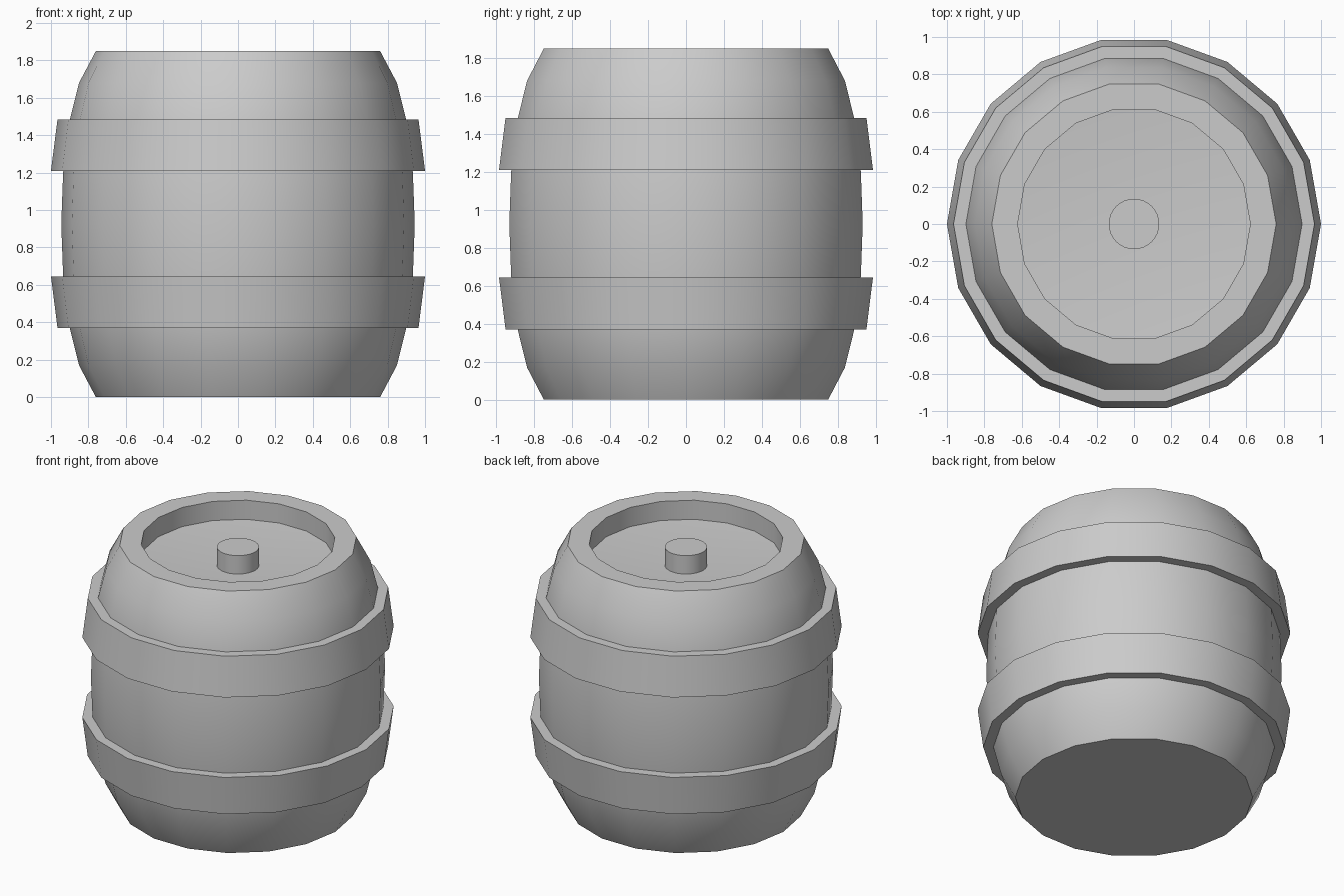
import bpy, bmesh
from math import cos, sin, tau, radians

if "Cube" in bpy.data.objects:
    bpy.data.objects.remove(bpy.data.objects["Cube"])


def lathe(name, profile, sides, closed=False):
    """Revolve (radius, z) points around z; radius 0 becomes a pole."""
    bm = bmesh.new()
    rings = []
    for r, z in profile:
        if r == 0:
            rings.append([bm.verts.new((0, 0, z))] * sides)
        else:
            rings.append([bm.verts.new((r * cos(tau * i / sides), r * sin(tau * i / sides), z))
                          for i in range(sides)])
    pairs = list(zip(rings, rings[1:]))
    if closed:
        pairs.append((rings[-1], rings[0]))
    for a, b in pairs:
        for i in range(sides):
            j = (i + 1) % sides
            quad = list(dict.fromkeys((a[i], a[j], b[j], b[i])))
            bm.faces.new(quad)
    bmesh.ops.recalc_face_normals(bm, faces=bm.faces)
    mesh = bpy.data.meshes.new(name)
    bm.to_mesh(mesh)
    bm.free()
    ob = bpy.data.objects.new(name, mesh)
    bpy.context.collection.objects.link(ob)
    bpy.ops.object.select_all(action='DESELECT')
    ob.select_set(True)
    bpy.context.view_layer.objects.active = ob
    bpy.ops.object.shade_smooth_by_angle(angle=radians(32))
    return ob


SIDES = 18
H = 1.85

# Barrel body: bulging staves, mirrored about mid height, with a recessed lid
half = [(0.76, 0), (0.85, 0.17), (0.90, 0.37), (0.935, 0.65)]
staves = half + [(0.945, H / 2)] + [(r, H - z) for r, z in reversed(half)]
lid = [(0.622, H), (0.622, 1.715), (0, 1.67)]
lathe("barrel_body", [(0, 0)] + staves + lid, SIDES)

# Two hoops, widest towards the middle of the barrel
hoop = [(0.88, 0.37), (0.965, 0.37), (1.0, 0.645), (0.91, 0.645)]
lathe("lower_hoop", hoop, SIDES, closed=True)
lathe("upper_hoop", [(r, H + 0.005 - z) for r, z in hoop], SIDES, closed=True)

# Bung in the middle of the lid
lathe("lid_bung", [(0, 1.65), (0.135, 1.65), (0.135, 1.81), (0, 1.81)], 32)
